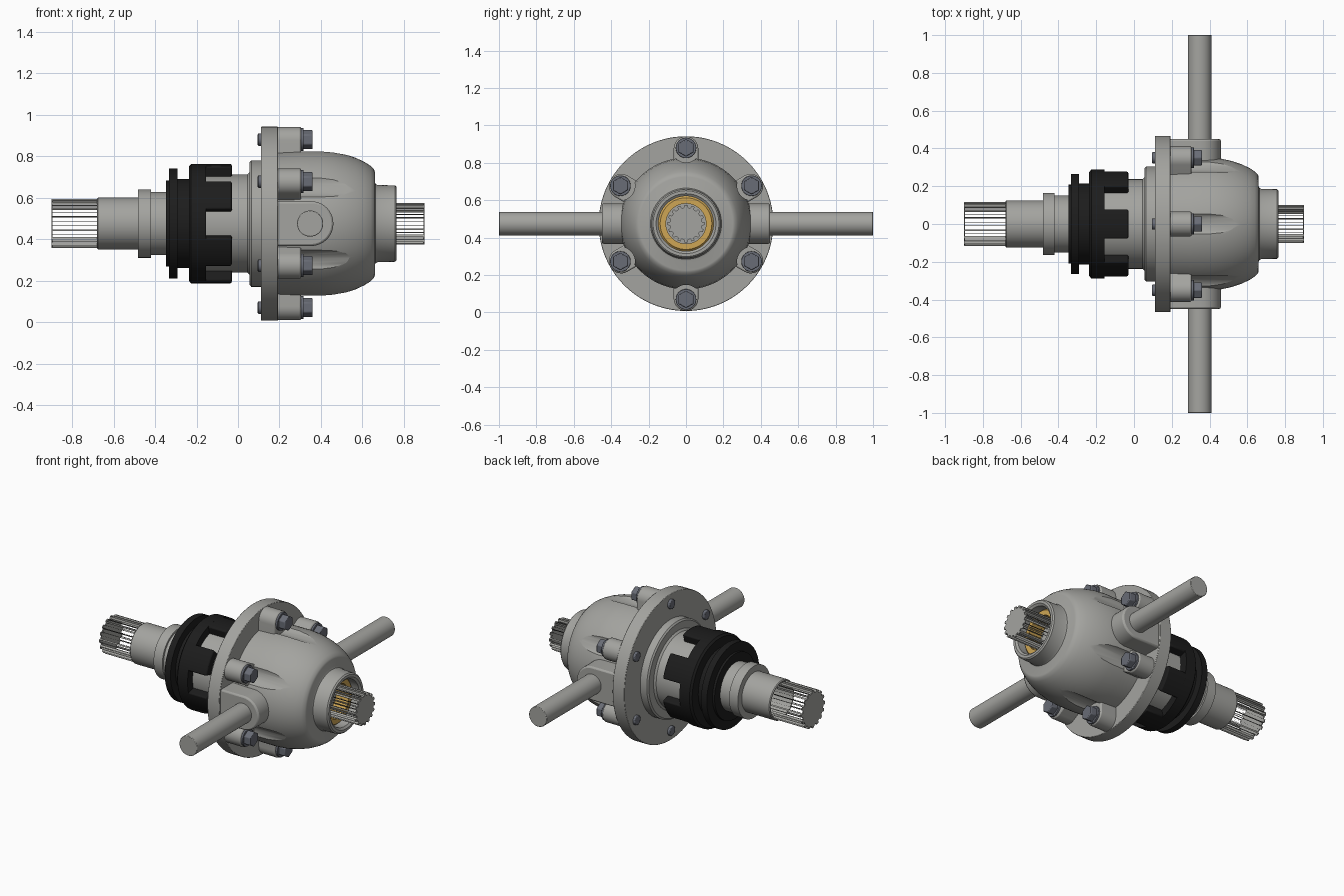
import bpy, bmesh
from math import sin, cos, pi, radians
from mathutils import Matrix

if "Cube" in bpy.data.objects:
    bpy.data.objects.remove(bpy.data.objects["Cube"])

AXIS = Matrix.Translation((0, 0, 0.475))
# local z of an outline runs along world +x, or along world -y
ALONG_X = Matrix(((0, 0, 1, 0), (1, 0, 0, 0), (0, 1, 0, 0), (0, 0, 0, 1)))
ALONG_Y = Matrix(((1, 0, 0, 0), (0, 0, -1, 0), (0, 1, 0, 0), (0, 0, 0, 1)))


def material(name, rgb):
    m = bpy.data.materials.new(name)
    m.use_nodes = True
    m.diffuse_color = (*rgb, 1)
    bsdf = next(n for n in m.node_tree.nodes if n.type == "BSDF_PRINCIPLED")
    bsdf.inputs["Base Color"].default_value = (*rgb, 1)
    return m


STEEL = material("steel grey", (0.37, 0.37, 0.35))
BLACK = material("coupling black", (0.012, 0.012, 0.012))
BOLT = material("bolt blue grey", (0.14, 0.15, 0.18))
BRONZE = material("bronze", (0.62, 0.38, 0.09))


def finish(bm, name, mat, matrix, bevel=0, recalc=True):
    if recalc:
        bmesh.ops.recalc_face_normals(bm, faces=bm.faces)
    mesh = bpy.data.meshes.new(name)
    bm.to_mesh(mesh)
    bm.free()
    mesh.transform(AXIS @ matrix)
    mesh.materials.append(mat)
    ob = bpy.data.objects.new(name, mesh)
    bpy.context.collection.objects.link(ob)
    if bevel:
        mod = ob.modifiers.new("rounded edges", "BEVEL")
        mod.width, mod.segments, mod.limit_method = bevel, 2, "ANGLE"
    smooth(ob)
    return ob


def smooth(ob):
    bpy.ops.object.select_all(action="DESELECT")
    ob.select_set(True)
    bpy.context.view_layer.objects.active = ob
    bpy.ops.object.shade_smooth_by_angle(angle=radians(32))


def lathe(name, profile, mat, bevel=0, n=72):
    """Spin a closed (x, radius) loop around the x axis."""
    bm = bmesh.new()
    rings = []
    for x, r in profile:
        if r == 0:
            rings.append([bm.verts.new((x, 0, 0))] * n)
        else:
            rings.append([bm.verts.new((x, r * cos(2 * pi * i / n), r * sin(2 * pi * i / n)))
                          for i in range(n)])
    for a, b in zip(rings, rings[1:] + rings[:1]):
        for i in range(n):
            quad = list(dict.fromkeys((a[i], a[i - 1], b[i - 1], b[i])))
            if len(quad) > 2:
                bm.faces.new(quad)
    return finish(bm, name, mat, Matrix(), bevel)


def prism(name, outline, lo, hi, mat, matrix, bevel=0):
    """Extrude a flat outline from lo to hi along its local z."""
    bm = bmesh.new()
    base = bm.faces.new([bm.verts.new((u, v, lo)) for u, v in outline])
    top = bmesh.ops.extrude_face_region(bm, geom=[base])["geom"]
    bmesh.ops.translate(bm, vec=(0, 0, hi - lo),
                        verts=[g for g in top if isinstance(g, bmesh.types.BMVert)])
    return finish(bm, name, mat, matrix, bevel)


def arc(cx, cy, r, a0, a1, n):
    return [(cx + r * cos(radians(a0 + (a1 - a0) * i / n)),
             cy + r * sin(radians(a0 + (a1 - a0) * i / n))) for i in range(n + 1)]


def circle(cx, cy, r, n=32, start=0):
    return arc(cx, cy, r, start, start + 360, n)[:-1]


def spun(angle):
    return ALONG_X @ Matrix.Rotation(radians(angle), 4, "Z")


BOLT_ANGLES = range(30, 390, 60)
BOLT_R = 0.405

# domed housing with its open nose, cut back around the bolt heads
housing = lathe("housing", [
    (0.15, 0), (0.15, 0.345), (0.3, 0.352), (0.4, 0.352), (0.46, 0.346), (0.52, 0.333),
    (0.57, 0.316), (0.61, 0.297), (0.64, 0.278), (0.656, 0.262), (0.66, 0.25),
    (0.66, 0.2), (0.664, 0.19), (0.675, 0.186), (0.757, 0.184), (0.765, 0.176),
    (0.765, 0.16), (0.755, 0.147), (0.62, 0.147), (0.62, 0)], STEEL)
for a in BOLT_ANGLES:
    cutter = prism("cutter", circle(BOLT_R, 0, 0.078), 0.305, 0.56, STEEL, spun(a))
    cutter.hide_render = True
    mod = housing.modifiers.new("bolt clearance", "BOOLEAN")
    mod.operation, mod.object, mod.solver = "DIFFERENCE", cutter, "EXACT"
    bpy.context.view_layer.objects.active = housing
    bpy.ops.object.modifier_apply(modifier=mod.name)
    bpy.data.objects.remove(cutter)
smooth(housing)

# flange and stepped hub behind it
lathe("flange", [(0.11, 0), (0.11, 0.467), (0.193, 0.467), (0.193, 0)], STEEL, 0.003, 96)
lathe("flange_hub", [(-0.16, 0), (-0.16, 0.237), (0.045, 0.237), (0.056, 0.248), (0.056, 0.295),
                     (0.064, 0.305), (0.12, 0.305), (0.12, 0)], STEEL)

# bolt lugs, washers, heads and tips
lug = [(0.25, -0.066)] + arc(0.4, 0, 0.066, -90, 90, 16) + [(0.25, 0.066)]
for a in BOLT_ANGLES:
    m = spun(a)
    prism("bolt_lug", lug, 0.18, 0.305, STEEL, m, 0.008)
    prism("bolt_washer", circle(BOLT_R, 0, 0.055), 0.3, 0.317, BOLT, m, 0.002)
    prism("bolt_head", circle(BOLT_R, 0, 0.047, 6, 90 - a), 0.31, 0.36, BOLT, m, 0.005)
    prism("bolt_tip", circle(BOLT_R, 0, 0.03, 20), 0.095, 0.12, BOLT, m, 0.005)

# cross pin and its pads on both sides
pad = [(0.17, -0.108)] + arc(0.352, 0, 0.108, -90, 90, 20) + [(0.17, 0.108)]
for side, turn in (("right", 0), ("left", pi)):
    m = Matrix.Rotation(turn, 4, "X") @ ALONG_Y
    prism(side + "_pin_pad", pad, 0.2, 0.45, STEEL, m, 0.01)
    prism(side + "_cross_pin", circle(0.348, 0, 0.063, 40), 0.4, 1.0, STEEL, m, 0.003)

# black coupling sleeve with six claws
lathe("coupling_sleeve", [
    (-0.348, 0.1), (-0.348, 0.208), (-0.333, 0.208), (-0.333, 0.265), (-0.292, 0.265),
    (-0.292, 0.215), (-0.237, 0.215), (-0.237, 0.276), (-0.226, 0.288), (-0.155, 0.288),
    (-0.155, 0.1)], BLACK)
claw = arc(0, 0, 0.288, -16, 16, 10) + arc(0, 0, 0.225, 16, -16, 10)
for a in BOLT_ANGLES:
    prism("coupling_claw", claw, -0.17, -0.03, BLACK, spun(a), 0.008)

# hollow input shaft with collars
lathe("input_shaft", [
    (-0.68, 0.115), (-0.68, 0.12), (-0.675, 0.125), (-0.482, 0.125), (-0.482, 0.165),
    (-0.42, 0.165), (-0.42, 0.152), (-0.34, 0.152), (-0.34, 0), (-0.5, 0), (-0.5, 0.115)], STEEL)

# bronze bush inside the nose
lathe("nose_bush", [(0.62, 0.107), (0.62, 0.147), (0.7, 0.147), (0.71, 0.138), (0.71, 0.107)],
      BRONZE)


def spline(name, root, tip, start, end, teeth=16):
    """Open cage of tooth flanks closed by a toothed end plate."""
    step = 360 / teeth
    outline, bm = [], bmesh.new()
    for i in range(teeth):
        c = i * step
        pts = [(root, c - 0.29 * step), (tip, c - 0.2 * step),
               (tip, c + 0.2 * step), (root, c + 0.29 * step)]
        pts = [(r * cos(radians(a)), r * sin(radians(a))) for r, a in pts]
        outline += pts
        for p, q in (pts[:2], pts[2:]):
            bm.faces.new([bm.verts.new(v) for v in
                          ((*p, start), (*q, start), (*q, end), (*p, end))])
    finish(bm, name + "_flanks", STEEL, ALONG_X, recalc=False)
    inner = end - 0.006 if end > start else end + 0.006
    prism(name + "_end", outline, inner, end, STEEL, ALONG_X)


spline("input_spline", 0.104, 0.118, -0.68, -0.9)
spline("output_spline", 0.086, 0.1, 0.62, 0.9)
